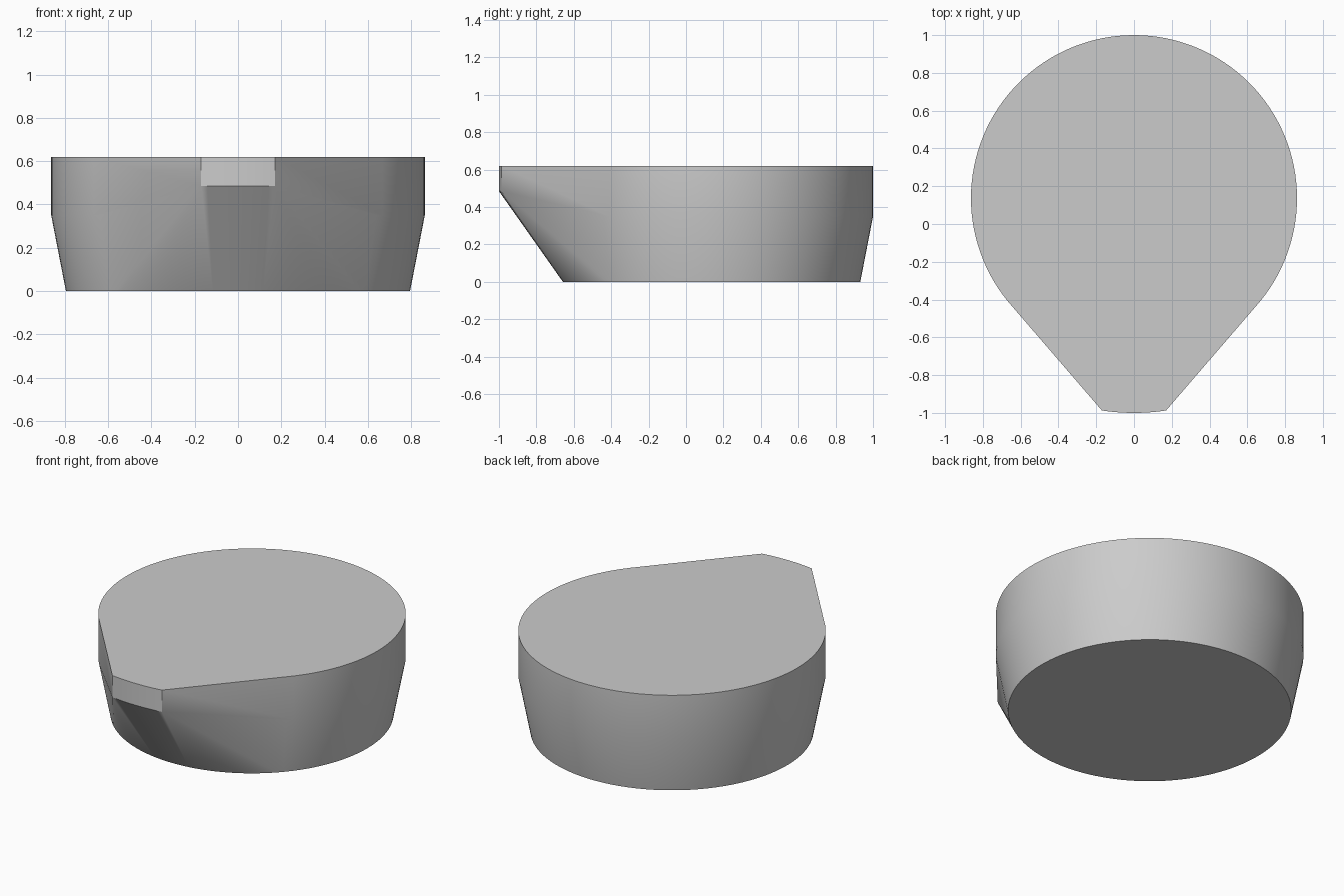
import bpy
import bmesh
from math import sin, cos, asin, radians, tau

cube = bpy.data.objects.get("Cube")
if cube:
    bpy.data.objects.remove(cube)

CENTRE_Y = 0.137
TOP_Z = 0.62


def ring(bm, radius, z, count=128):
    """Full circle of points around the body axis."""
    for i in range(count):
        a = tau * i / count
        bm.verts.new((radius * sin(a), CENTRE_Y - radius * cos(a), z))


def front_arc(bm, radius, half_width, z, count=12):
    """Shallow arc of points across the spout front."""
    limit = asin(half_width / radius)
    for i in range(count + 1):
        a = limit * (2 * i / count - 1)
        bm.verts.new((radius * sin(a), CENTRE_Y - radius * cos(a), z))


# Body: tapered round base, straight upper wall, spout drawn out to the front
bm = bmesh.new()
ring(bm, 0.795, 0)
for z in (0.35, TOP_Z):
    ring(bm, 0.863, z)
for z in (0.485, TOP_Z):
    front_arc(bm, 1.137, 0.17, z)

# Stretch one skin over all the sections and drop what lies inside it
hull = bmesh.ops.convex_hull(bm, input=bm.verts[:])
inside = {g for g in hull["geom_interior"] + hull["geom_unused"]
          if isinstance(g, bmesh.types.BMVert)}
bmesh.ops.delete(bm, geom=list(inside), context="VERTS")
bmesh.ops.dissolve_limit(bm, angle_limit=radians(0.1),
                         verts=bm.verts[:], edges=bm.edges[:])
bmesh.ops.recalc_face_normals(bm, faces=bm.faces[:])

mesh = bpy.data.meshes.new("spouted_body")
bm.to_mesh(mesh)
bm.free()
body = bpy.data.objects.new("spouted_body", mesh)
bpy.context.collection.objects.link(body)

# Plain grey
grey = bpy.data.materials.new("plain_grey")
grey.use_nodes = True
colour = (0.6, 0.6, 0.6, 1)
grey.diffuse_color = colour
grey.node_tree.nodes["Principled BSDF"].inputs["Base Color"].default_value = colour
mesh.materials.append(grey)

# Smooth walls with crisp rims
bpy.ops.object.select_all(action="DESELECT")
body.select_set(True)
bpy.context.view_layer.objects.active = body
bpy.ops.object.shade_smooth_by_angle(angle=radians(30))
